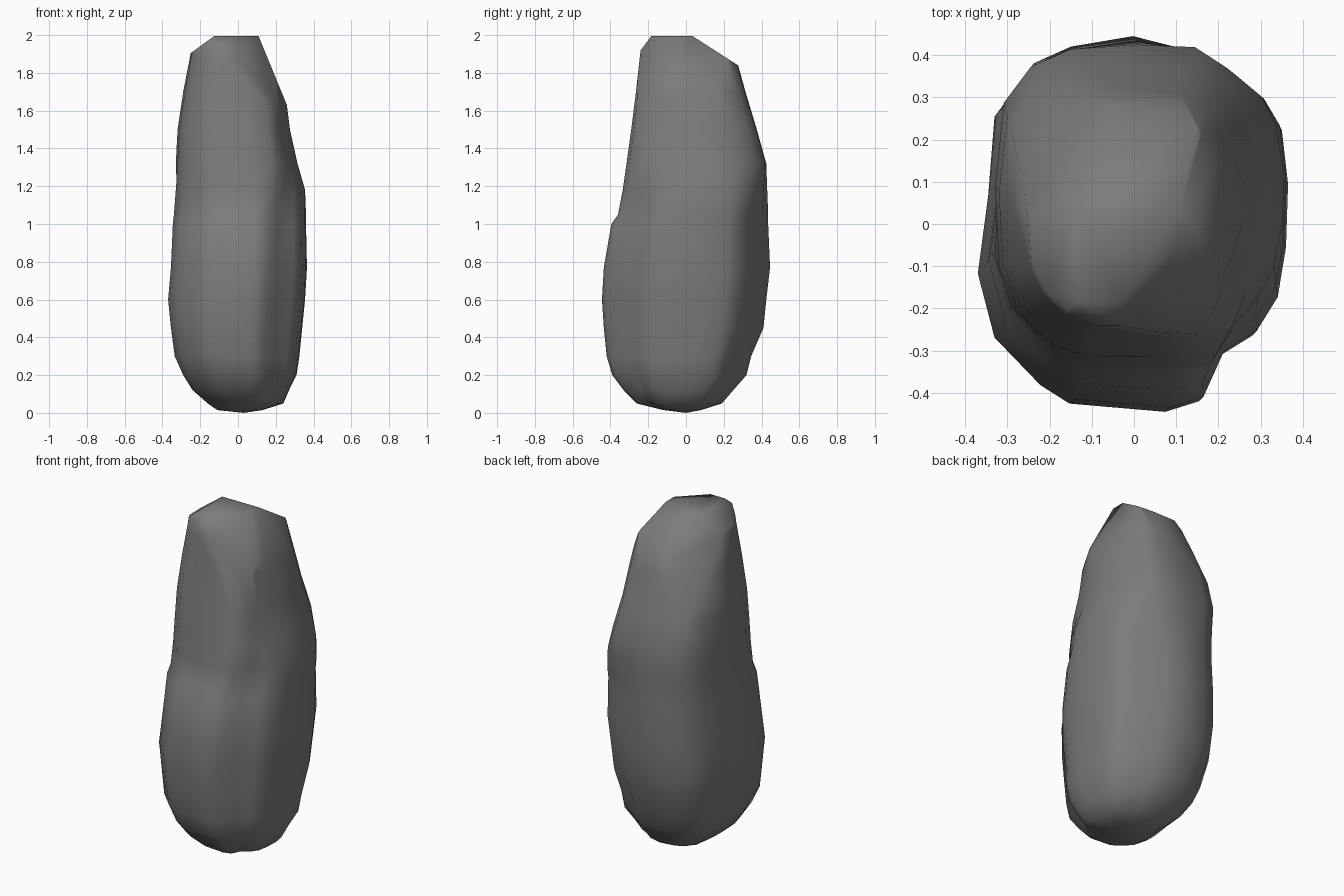
import bpy, bmesh, math
from mathutils import Vector

if "Cube" in bpy.data.objects:
    bpy.data.objects.remove(bpy.data.objects["Cube"])

# Outline of the boulder low down (with side grooves) and high up (boxier)
LOWER = [(.08, -.445), (.16, -.42), (.21, -.31), (.29, -.26), (.34, -.18),
         (.36, -.06), (.365, .09), (.35, .22), (.31, .29), (.23, .33),
         (.13, .41), (-.01, .445), (-.16, .42), (-.25, .38), (-.33, .27),
         (-.345, .08), (-.37, -.11), (-.33, -.265), (-.22, -.38), (-.15, -.425)]
UPPER = [(.05, -.30), (.16, -.285), (.21, -.22), (.235, -.15), (.26, -.08),
         (.28, .03), (.28, .12), (.26, .22), (.235, .285), (.19, .35),
         (.12, .395), (-.01, .40), (-.16, .39), (-.25, .35), (-.31, .27),
         (-.33, .08), (-.32, -.10), (-.28, -.19), (-.20, -.275), (-.12, -.30)]

# Height, x min, x max, y min, y max
RINGS = [(.015, -.11, .13, -.12, .08), (.05, -.16, .24, -.26, .19),
         (.12, -.24, .27, -.33, .25), (.20, -.29, .31, -.39, .32),
         (.30, -.335, .325, -.42, .345), (.45, -.355, .34, -.435, .41),
         (.60, -.37, .355, -.445, .425), (.77, -.355, .365, -.435, .445),
         (1.0, -.345, .36, -.395, .435), (1.05, -.34, .36, -.36, .435),
         (1.18, -.335, .355, -.335, .43), (1.32, -.33, .315, -.315, .425),
         (1.50, -.32, .275, -.29, .375), (1.70, -.29, .25, -.265, .315),
         (1.88, -.255, .22, -.245, .265), (2.08, -.23, .20, -.22, .24)]

# Chipped planes of the crown: compass direction (degrees from +x),
# distance along it, height, then outward and upward parts of the normal
CHIPS = [(0, 0, 1.995, 0, 1),
         (90, .05, 1.985, .135, .21), (270, .24, 1.92, .08, .06),
         (0, .115, 1.98, .28, .115), (180, .25, 1.905, .08, .11),
         (45, .25, 1.89, .10, .08), (45, .33, 1.69, .30, .08),
         (135, .233, 1.84, .12, .087), (135, .34, 1.635, .29, .133),
         (315, .105, 2.0, .32, .16), (225, .275, 1.88, .38, .05)]


def normalised(outline):
    xs, ys = zip(*outline)
    return [(((x - min(xs)) / (max(xs) - min(xs))),
             ((y - min(ys)) / (max(ys) - min(ys)))) for x, y in outline]


def smoothstep(a, b, v):
    t = max(0, min(1, (v - a) / (b - a)))
    return t * t * (3 - 2 * t)


low, high = normalised(LOWER), normalised(UPPER)
bm = bmesh.new()
loops = []
for z, x0, x1, y0, y1 in RINGS:
    t = smoothstep(1.0, 1.36, z)
    loops.append([bm.verts.new((x0 + (x1 - x0) * (a + (c - a) * t),
                                y0 + (y1 - y0) * (b + (d - b) * t), z))
                  for (a, b), (c, d) in zip(low, high)])

# Side walls
n = len(LOWER)
for r, s in zip(loops, loops[1:]):
    for i in range(n):
        j = (i + 1) % n
        bm.faces.new((r[i], r[j], s[j], s[i]))

# Blunt base, and a lid that the chips cut away
base = bm.verts.new((.03, 0, 0))
for i in range(n):
    bm.faces.new((base, loops[0][(i + 1) % n], loops[0][i]))
bm.faces.new(loops[-1])

# Chip the crown into sloping facets
for angle, dist, z, out, up in CHIPS:
    c, s = math.cos(math.radians(angle)), math.sin(math.radians(angle))
    cut = bmesh.ops.bisect_plane(
        bm, geom=bm.verts[:] + bm.edges[:] + bm.faces[:], dist=1e-5,
        plane_co=Vector((c * dist, s * dist, z)),
        plane_no=Vector((c * out, s * out, up)), clear_outer=True)
    rim = [e for e in cut["geom_cut"] if isinstance(e, bmesh.types.BMEdge)]
    if rim:
        bmesh.ops.holes_fill(bm, edges=rim)
bmesh.ops.remove_doubles(bm, verts=bm.verts[:], dist=.006)
bmesh.ops.recalc_face_normals(bm, faces=bm.faces[:])

mesh = bpy.data.meshes.new("standing_boulder")
bm.to_mesh(mesh)
bm.free()
rock = bpy.data.objects.new("standing_boulder", mesh)
bpy.context.collection.objects.link(rock)

# Dark stone
stone = bpy.data.materials.new("dark_stone")
stone.diffuse_color = (.2, .2, .2, 1)
stone.use_nodes = True
stone.node_tree.nodes["Principled BSDF"].inputs["Base Color"].default_value = stone.diffuse_color
mesh.materials.append(stone)

bpy.context.view_layer.objects.active = rock
rock.select_set(True)
bpy.ops.object.shade_smooth_by_angle(angle=math.radians(70))
